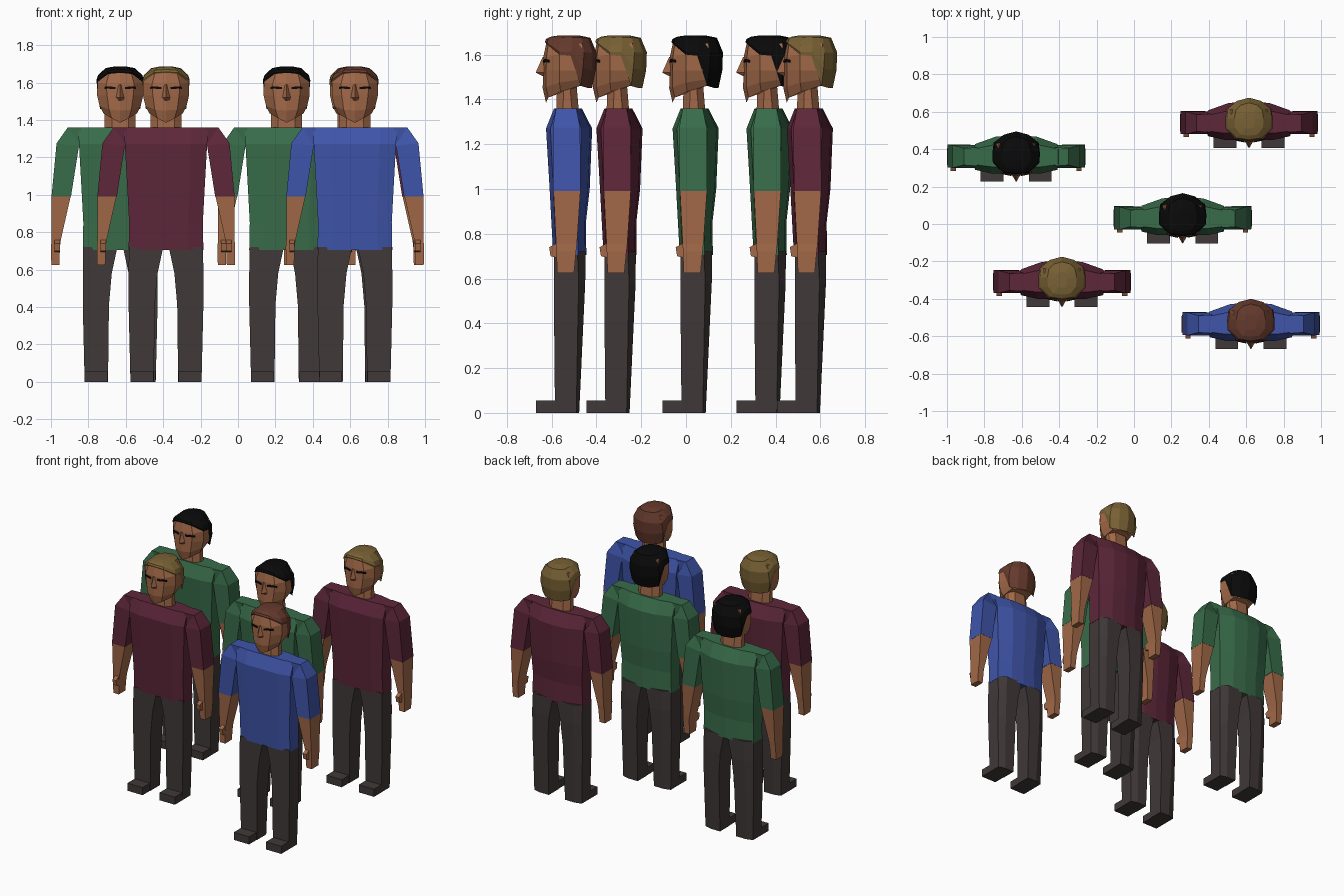
import bpy, bmesh


def material(name, rgb):
    m = bpy.data.materials.new(name)
    m.diffuse_color = (*rgb, 1)
    return m


SKIN = material("skin", (.36, .14, .065))
TROUSERS = material("trousers", (.052, .04, .04))
BLACK = material("black", (.003, .003, .003))
BLOND = material("blond", (.19, .12, .035))
AUBURN = material("auburn", (.13, .042, .026))
GREEN = material("green", (.04, .15, .068))
MAROON = material("maroon", (.11, .02, .042))
BLUE = material("blue", (.05, .09, .40))


def loft(name, rings, mat, pos, mirror=False, caps=True):
    """Skin a stack of equal-length point rings; optionally mirror across x."""
    bm = bmesh.new()
    rows = [[bm.verts.new(p) for p in r] for r in rings]
    n = len(rows[0])
    for a, b in zip(rows, rows[1:]):
        for i in range(n):
            j = (i + 1) % n
            bm.faces.new((a[i], a[j], b[j], b[i]))
    if caps:
        bm.faces.new(rows[0])
        bm.faces.new(rows[-1])
    bmesh.ops.recalc_face_normals(bm, faces=bm.faces)
    me = bpy.data.meshes.new(name)
    bm.to_mesh(me)
    bm.free()
    me.materials.append(mat)
    ob = bpy.data.objects.new(name, me)
    ob.location = (pos[0], pos[1], 0)
    bpy.context.collection.objects.link(ob)
    if mirror:
        ob.modifiers.new("mirror", 'MIRROR').use_mirror_merge = False
    return ob


def whole(half):
    """Complete a half ring running from front centre to back centre."""
    return half + [(-x, y, z) for x, y, z in reversed(half[1:-1])]


def box(x0, x1, y0, y1, z0, z1):
    return [[(x0, y0, z), (x1, y0, z), (x1, y1, z), (x0, y1, z)] for z in (z0, z1)]


def limb(sections):
    """Four-sided sections: outer (x, z), inner (x, z), front y, back y."""
    return [[(xo, f, zo), (xo, b, zo), (xi, b, zi), (xi, f, zi)]
            for xo, zo, xi, zi, f, b in sections]


def torso_ring(z, w, f, b):
    return whole([(0, f, z), (.6 * w, f, z), (w, .78 * f, z),
                  (w, .58 * b, z), (.5 * w, .92 * b, z), (0, b, z)])


def leg_ring(z, xi, xo, f, side, b):
    return [(xi, f, z), (xo, f, z), (xo, side, z), (xo - .05, b, z), (xi, b, z)]


HEAD = [
    [(0, -.09, 1.385), (.045, -.08, 1.408), (.09, -.025, 1.435), (.08, .06, 1.46), (0, .1, 1.46)],
    [(0, -.105, 1.45), (.06, -.09, 1.455), (.11, -.03, 1.475), (.1, .07, 1.49), (0, .11, 1.49)],
    [(0, -.103, 1.53), (.07, -.09, 1.53), (.123, -.03, 1.53), (.115, .07, 1.53), (0, .12, 1.53)],
    [(0, -.102, 1.59), (.075, -.088, 1.59), (.122, -.03, 1.6), (.115, .07, 1.6), (0, .12, 1.6)],
    [(0, -.088, 1.655), (.06, -.08, 1.648), (.1, -.025, 1.64), (.095, .07, 1.65), (0, .1, 1.66)],
]
HAIR = [
    [(0, -.092, 1.652), (.065, -.085, 1.645), (.124, -.032, 1.6), (.125, .02, 1.595),
     (.108, .065, 1.46), (.06, .1, 1.45), (0, .115, 1.45)],
    [(0, -.095, 1.657), (.067, -.087, 1.652), (.125, -.032, 1.612), (.127, .022, 1.612),
     (.12, .075, 1.54), (.068, .115, 1.53), (0, .132, 1.53)],
    [(0, -.09, 1.67), (.062, -.08, 1.665), (.115, -.03, 1.64), (.118, .025, 1.64),
     (.112, .08, 1.61), (.065, .118, 1.61), (0, .135, 1.61)],
    [(0, -.068, 1.68), (.045, -.062, 1.678), (.075, -.025, 1.675), (.078, .025, 1.677),
     (.07, .07, 1.675), (.045, .095, 1.675), (0, .108, 1.675)],
    [(0, -.03, 1.686), (.02, -.03, 1.686), (.03, -.01, 1.686), (.03, .02, 1.686),
     (.03, .04, 1.686), (.02, .05, 1.686), (0, .055, 1.686)],
]


def person(tag, x, y, shirt, hair):
    p = (x, y)
    # shirt body and sleeves
    loft("shirt_" + tag, [torso_ring(*r) for r in (
        (.705, .2, -.058, .09), (.85, .197, -.066, .088), (1.0, .205, -.074, .105),
        (1.27, .22, -.09, .116), (1.36, .225, -.054, .07))], shirt, p)
    loft("sleeves_" + tag, limb((
        (.21, 1.36, .2, 1.27, -.05, .05), (.28, 1.36, .218, 1.268, -.045, .045),
        (.34, 1.275, .22, 1.262, -.06, .062), (.367, .99, .263, .99, -.058, .065))),
        shirt, p, True)
    # forearms with hands, thumbs
    loft("forearms_" + tag, limb((
        (.366, .995, .264, .995, -.057, .064), (.367, .755, .318, .755, -.045, .048),
        (.37, .72, .322, .72, -.044, .044), (.368, .625, .325, .625, -.04, .035))),
        SKIN, p, True)
    loft("thumbs_" + tag, [
        [(.322, -.07, .7), (.35, -.07, .7), (.35, -.03, .69), (.322, -.03, .69)],
        [(.322, -.076, .74), (.35, -.076, .74), (.35, -.03, .765), (.322, -.03, .765)]],
        SKIN, p, True)
    # trouser legs and shoes
    loft("legs_" + tag, [leg_ring(*r) for r in (
        (0, .065, .19, -.05, .045, .058), (.41, .06, .2, -.054, .052, .077),
        (.58, .045, .2, -.054, .056, .085), (.72, .015, .198, -.054, .05, .086))],
        TROUSERS, p, True)
    loft("shoes_" + tag, box(.068, .19, -.134, -.02, 0, .055), TROUSERS, p, True)
    # neck and head
    loft("neck_" + tag, [whole([(0, f, z), (.045, f, z), (.083, f + .03, z),
                                (.083, b - .03, z), (.045, b, z), (0, b, z)])
                         for z, f, b in ((1.34, -.045, .057), (1.48, -.04, .045))], SKIN, p)
    loft("head_" + tag, [whole(r) for r in HEAD], SKIN, p)
    loft("nose_" + tag, [[(-w, -.095, z), (0, t, z), (w, -.095, z)] for z, w, t in (
        (1.59, .012, -.105), (1.52, .024, -.136), (1.505, .02, -.106))], SKIN, p)
    # eyes
    loft("eyes_" + tag, [[(ex, ey, z + .006), (ex, ey, z - .006),
                          (ex, ey + .02, z - .006), (ex, ey + .02, z + .006)]
                         for ex, ey, z in ((.025, -.104, 1.57), (.072, -.094, 1.574),
                                           (.085, -.08, 1.57))], BLACK, p, True)
    # hair cap
    loft("hair_" + tag, [whole(r) for r in HAIR], hair, p, caps=False)
    loft("hair_crown_" + tag, [whole(HAIR[-2]), whole(HAIR[-1])], hair, p)


for args in (("back_left", -.63, .36, GREEN, BLACK),
             ("middle", .26, .03, GREEN, BLACK),
             ("front_left", -.385, -.31, MAROON, BLOND),
             ("back_right", .615, .54, MAROON, BLOND),
             ("front_right", .625, -.535, BLUE, AUBURN)):
    person(*args)
